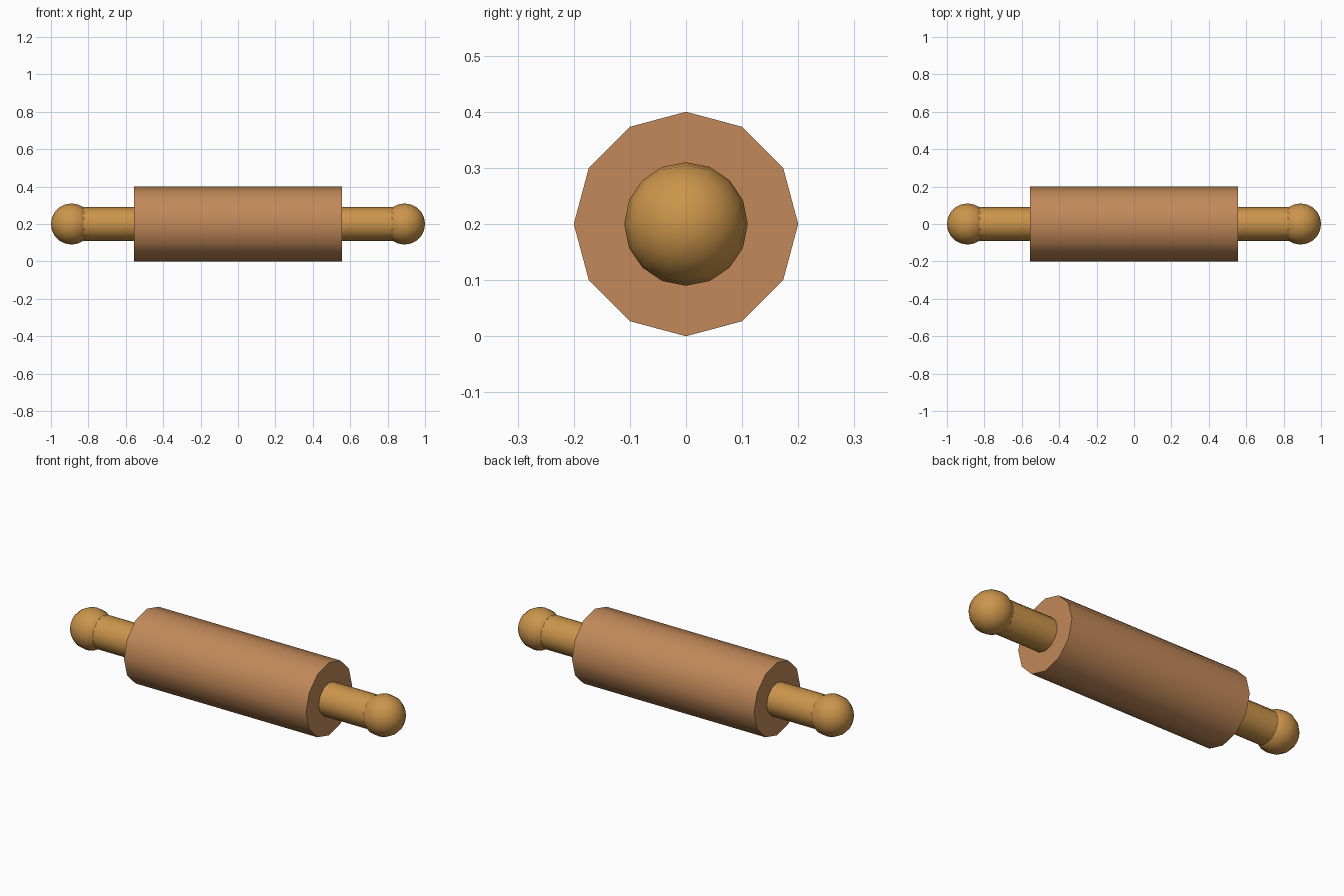
import bpy
from math import radians

if "Cube" in bpy.data.objects:
    bpy.data.objects.remove(bpy.data.objects["Cube"])

CENTRE_Z = 0.2


def material(name, colour):
    mat = bpy.data.materials.new(name)
    mat.diffuse_color = (*colour, 1)
    mat.use_nodes = True
    mat.node_tree.nodes["Principled BSDF"].inputs["Base Color"].default_value = mat.diffuse_color
    return mat


def finish(name, mat):
    obj = bpy.context.object
    obj.name = name
    obj.data.materials.append(mat)
    bpy.ops.object.transform_apply(location=False, rotation=True, scale=True)
    bpy.ops.object.shade_smooth_by_angle(angle=radians(40))


def rod(name, x0, x1, radius, mat):
    bpy.ops.mesh.primitive_cylinder_add(
        vertices=12, radius=radius, depth=abs(x1 - x0),
        location=((x0 + x1) / 2, 0, CENTRE_Z), rotation=(0, radians(90), 0))
    finish(name, mat)


def knob(name, x, radius, mat):
    bpy.ops.mesh.primitive_uv_sphere_add(
        segments=16, ring_count=10, radius=radius,
        location=(x, 0, CENTRE_Z), rotation=(0, radians(90), 0))
    finish(name, mat)


body_wood = material("body_wood", (0.54, 0.25, 0.10))
handle_wood = material("handle_wood", (0.60, 0.30, 0.07))

# Roller barrel
rod("roller", -0.555, 0.555, 0.2, body_wood)

# Handle and rounded end on each side
for side, s in (("left", -1), ("right", 1)):
    rod(f"{side}_handle", s * 0.54, s * 0.89, 0.09, handle_wood)
    knob(f"{side}_knob", s * 0.89, 0.11, handle_wood)
